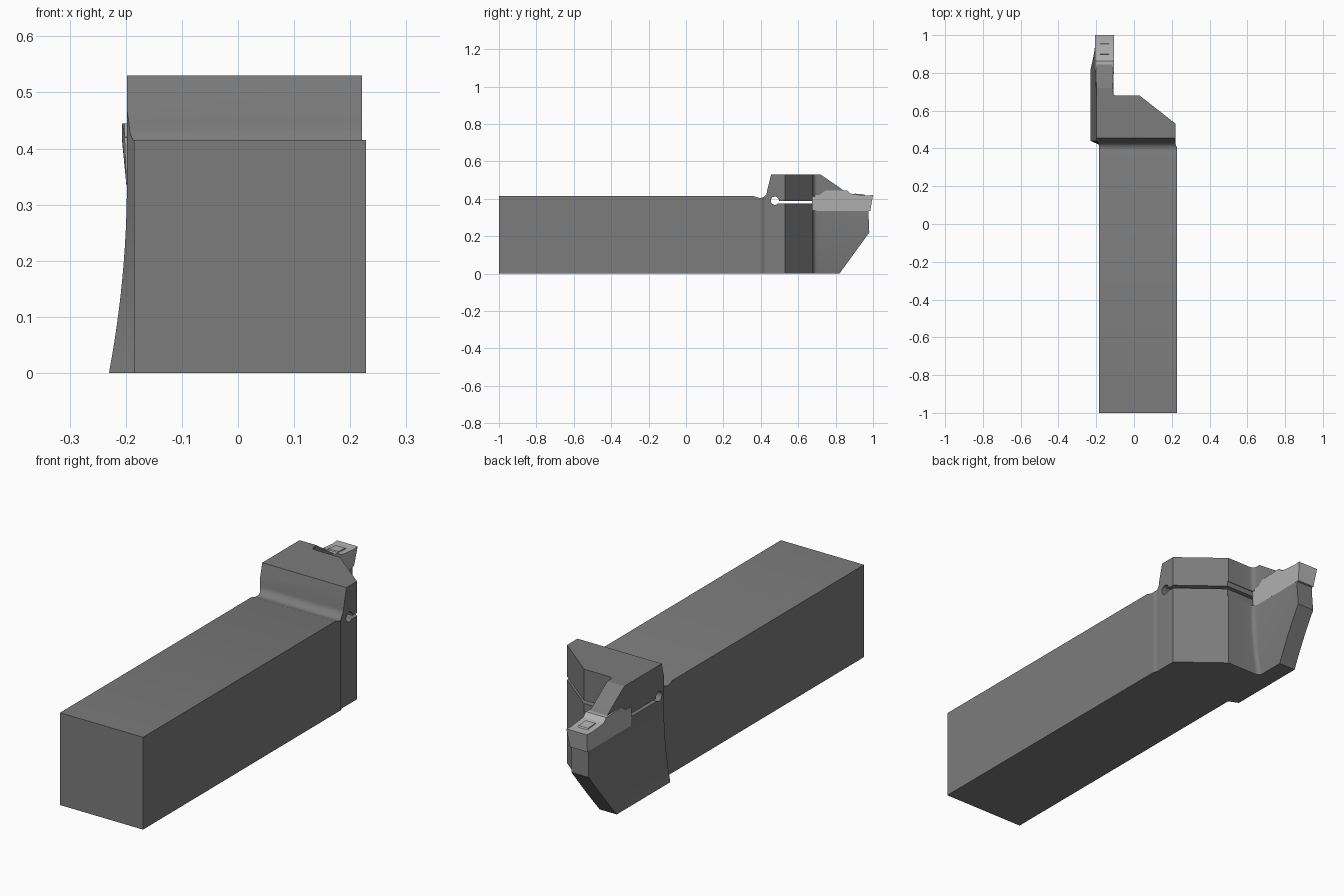
import bpy, bmesh
from math import sin, cos, radians

if "Cube" in bpy.data.objects:
    bpy.data.objects.remove(bpy.data.objects["Cube"])


def material(name, v):
    m = bpy.data.materials.new(name)
    m.diffuse_color = (v, v, v, 1)
    m.use_nodes = True
    m.node_tree.nodes["Principled BSDF"].inputs["Base Color"].default_value = m.diffuse_color
    return m


def loft(name, rings, mat=None):
    """Closed solid through rings that all have the same point count."""
    bm = bmesh.new()
    vs = [[bm.verts.new(p) for p in r] for r in rings]
    n = len(rings[0])
    for a, b in zip(vs, vs[1:]):
        for i in range(n):
            j = (i + 1) % n
            bm.faces.new((a[i], a[j], b[j], b[i]))
    bm.faces.new(vs[0][::-1])
    bm.faces.new(vs[-1])
    bmesh.ops.recalc_face_normals(bm, faces=bm.faces[:])
    me = bpy.data.meshes.new(name)
    bm.to_mesh(me)
    bm.free()
    ob = bpy.data.objects.new(name, me)
    bpy.context.collection.objects.link(ob)
    if mat:
        me.materials.append(mat)
    return ob


def arc(cx, cy, r, a0, a1, n):
    return [(cx + r * cos(radians(a0 + (a1 - a0) * i / n)),
             cy + r * sin(radians(a0 + (a1 - a0) * i / n))) for i in range(n + 1)]


steel = material("dark_steel", 0.2)
carbide = material("light_carbide", 0.45)


# Plan outline at height z; the blade curves outward toward the bottom
def plan(z):
    left = -0.198 - 0.032 * (max(0, 0.34 - z) / 0.34) ** 2
    right = left + 0.085
    pts = [(-0.185, -1.1), (0.228, -1.1), (0.228, 0.405), (0.221, 0.42),
           (0.221, 0.53), (0.03, 0.68)]
    pts += arc(right + 0.02, 0.70, 0.02, 270, 180, 5)
    pts += [(right, 1.1), (left, 1.1), (left, 0.44), (-0.185, 0.42)]
    return [(x, y, z) for x, y in pts]


levels = [-0.05] + [0.34 * i / 12 for i in range(13)] + [0.7]
body = loft("tool_holder", [plan(z) for z in levels], steel)

# Side profile: shank, undercut, clamp, slit with relief hole, insert seat
side = [(-1, 0), (0.82, 0), (0.98, 0.22), (0.975, 0.337), (0.677, 0.337), (0.677, 0.374)]
side += arc(0.475, 0.39, 0.022, -47, -365, 20)
side += [(0.677, 0.388), (0.677, 0.412), (0.855, 0.412), (0.855, 0.44), (0.84, 0.447),
         (0.72, 0.53), (0.455, 0.53), (0.434, 0.445)]
side += arc(0.397, 0.442, 0.037, -12, -105, 7)
side += [(0.36, 0.415), (-1, 0.415)]
cutter = loft("side_profile", [[(x, y, z) for y, z in side] for x in (-0.4, 0.4)], steel)
cutter.hide_render = True

# Keep only what lies inside both the plan and the side profile
mod = body.modifiers.new("shape", "BOOLEAN")
mod.operation = "INTERSECT"
mod.solver = "EXACT"
mod.object = cutter
bpy.context.view_layer.objects.active = body
body.select_set(True)
bpy.ops.object.modifier_apply(modifier=mod.name)
bpy.data.objects.remove(cutter)

# Cutting insert: wider at the cutting edge, tapering down and back
tip = [(0.675, 0.335), (0.985, 0.335), (1.0, 0.42), (0.965, 0.418), (0.90, 0.424),
       (0.88, 0.428), (0.862, 0.445), (0.745, 0.445), (0.715, 0.422), (0.675, 0.42)]


def half_width(y, z):
    return 0.043 + 0.008 * min(1, max(0, (z - 0.335) / 0.08)) * (1 if y > 0.85 else 0.4)


insert = loft("cutting_insert",
              [[(-0.156 + s * half_width(y, z), y, z) for y, z in tip] for s in (-1, 1)],
              carbide)

# Raised chip breaker on the insert
pad = [(0.895, 0.415), (0.96, 0.415), (0.952, 0.424), (0.90, 0.428)]
breaker = loft("chip_breaker", [[(x, y, z) for y, z in pad] for x in (-0.18, -0.132)], carbide)

for ob in (body, insert, breaker):
    bpy.ops.object.select_all(action="DESELECT")
    ob.select_set(True)
    bpy.context.view_layer.objects.active = ob
    bpy.ops.object.shade_smooth_by_angle(angle=radians(22))
